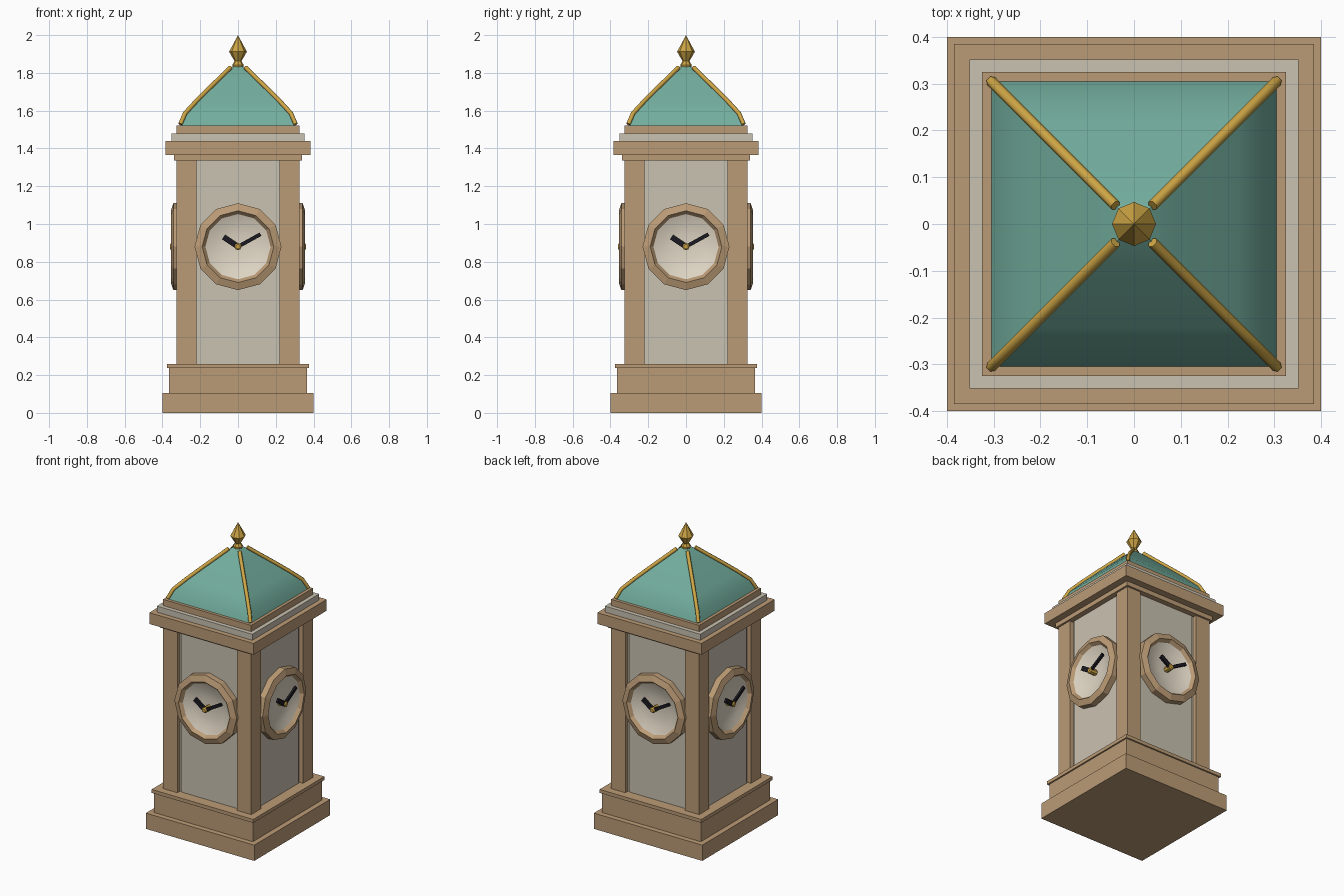
import bpy, bmesh, math
from mathutils import Matrix, Vector

cube = bpy.data.objects.get("Cube")
if cube:
    bpy.data.objects.remove(cube, do_unlink=True)


def material(name, r, g, b):
    m = bpy.data.materials.new(name)
    m.use_nodes = True
    m.diffuse_color = (r, g, b, 1)
    m.node_tree.nodes["Principled BSDF"].inputs["Base Color"].default_value = (r, g, b, 1)
    return m


WOOD = material("tan wood", 0.50, 0.33, 0.18)
CREAM = material("cream stone", 0.59, 0.54, 0.44)
DIAL = material("pale dial", 0.74, 0.67, 0.55)
ROOF = material("verdigris green", 0.17, 0.42, 0.34)
GOLD = material("gold", 0.62, 0.38, 0.06)
BLACK = material("black", 0.01, 0.01, 0.015)


def add_object(name, bm, mat, matrix=Matrix(), smooth=None):
    bmesh.ops.recalc_face_normals(bm, faces=bm.faces)
    mesh = bpy.data.meshes.new(name)
    bm.to_mesh(mesh)
    bm.free()
    mesh.materials.append(mat)
    ob = bpy.data.objects.new(name, mesh)
    ob.matrix_world = matrix
    bpy.context.collection.objects.link(ob)
    if smooth:
        bpy.ops.object.select_all(action='DESELECT')
        ob.select_set(True)
        bpy.context.view_layer.objects.active = ob
        bpy.ops.object.shade_smooth_by_angle(angle=math.radians(smooth))
    return ob


def box(name, mat, low, high, matrix=Matrix()):
    low, high = Vector(low), Vector(high)
    bm = bmesh.new()
    bmesh.ops.create_cube(bm, size=1)
    bmesh.ops.scale(bm, vec=high - low, verts=bm.verts)
    bmesh.ops.translate(bm, vec=(low + high) / 2, verts=bm.verts)
    return add_object(name, bm, mat, matrix)


def lathe(name, mat, profile, sides, matrix=Matrix(), turn=0, smooth=None):
    """Revolve (radius, height) points around local z."""
    bm = bmesh.new()
    rings = []
    for r, z in profile:
        rings.append([bm.verts.new((r * math.cos(turn + math.tau * i / sides),
                                    r * math.sin(turn + math.tau * i / sides), z))
                      for i in range(sides)])
    for a, b in zip(rings, rings[1:]):
        for i in range(sides):
            j = (i + 1) % sides
            bm.faces.new((a[i], a[j], b[j], b[i]))
    bmesh.ops.remove_doubles(bm, verts=bm.verts, dist=1e-5)
    return add_object(name, bm, mat, matrix, smooth)


# Stacked square plinth and cornice tiers
tiers = [("base", WOOD, 0.40, 0, 0.105),
         ("plinth", WOOD, 0.365, 0.105, 0.237),
         ("plinth_trim", WOOD, 0.375, 0.237, 0.26),
         ("cornice_lower", WOOD, 0.338, 1.335, 1.365),
         ("cornice", WOOD, 0.385, 1.365, 1.44),
         ("cornice_upper", CREAM, 0.352, 1.44, 1.48),
         ("roof_seat", WOOD, 0.325, 1.48, 1.522)]
for name, mat, half, bottom, top in tiers:
    box(name, mat, (-half, -half, bottom), (half, half, top))

# Tower body
box("tower_body", CREAM, (-0.295, -0.295, 0.26), (0.295, 0.295, 1.335))

# Flared square roof
root2 = math.sqrt(2)
hip = [(0.305, 1.522), (0.28, 1.58), (0.222, 1.643), (0.155, 1.71), (0.09, 1.773), (0.03, 1.83)]
lathe("roof", ROOF, [(0, 1.522)] + [(h * root2, z) for h, z in hip] + [(0, 1.845)],
      4, turn=math.pi / 4, smooth=35)

# Finial
lathe("finial", GOLD, [(0, 1.825), (0.028, 1.83), (0.03, 1.843), (0.018, 1.862),
                       (0.047, 1.912), (0, 2.0)], 8, smooth=35)

for k in range(4):
    spin = Matrix.Rotation(k * math.pi / 2, 4, 'Z')
    side = ("front", "left", "back", "right")[k]

    # Corner post and wall panel
    box(side + "_post", WOOD, (0.22, -0.325, 0.26), (0.325, -0.22, 1.335), spin)
    box(side + "_panel", CREAM, (-0.205, -0.302, 0.26), (0.205, -0.29, 1.335), spin)

    # Gilded roof rib, swept along the hip
    curve = bpy.data.curves.new(side + "_roof_rib", 'CURVE')
    curve.dimensions = '3D'
    curve.bevel_depth = 0.012
    curve.bevel_resolution = 1
    curve.use_fill_caps = True
    spline = curve.splines.new('POLY')
    path = hip[:-1] + [(0.04, 1.823)]
    spline.points.add(len(path) - 1)
    for point, (h, z) in zip(spline.points, path):
        point.co = (h, -h, z + 0.006, 1)
    curve.materials.append(GOLD)
    rib = bpy.data.objects.new(side + "_roof_rib", curve)
    rib.matrix_world = spin
    bpy.context.collection.objects.link(rib)

    # Clock, built facing local z and turned to face outward
    clock = spin @ Matrix.Translation((0, 0, 0.88)) @ Matrix.Rotation(math.pi / 2, 4, 'X')
    lathe(side + "_clock_ring", WOOD, [(0.23, 0.29), (0.23, 0.342), (0.19, 0.356),
                                       (0.172, 0.334), (0.172, 0.29), (0.23, 0.29)], 12, clock)
    lathe(side + "_clock_dial", DIAL, [(0.178, 0.337), (0.13, 0.317), (0.07, 0.307), (0, 0.304)],
          12, clock, smooth=60)
    for hand, angle, length, width in (("hour", 146, 0.092, 0.015), ("minute", 29, 0.136, 0.01)):
        box(side + "_" + hand + "_hand", BLACK, (0, -width, 0.338), (length, width, 0.352),
            clock @ Matrix.Rotation(math.radians(angle), 4, 'Z'))
    lathe(side + "_clock_hub", GOLD, [(0, 0.3), (0.019, 0.3), (0.019, 0.354), (0.012, 0.36), (0, 0.36)],
          8, clock)
